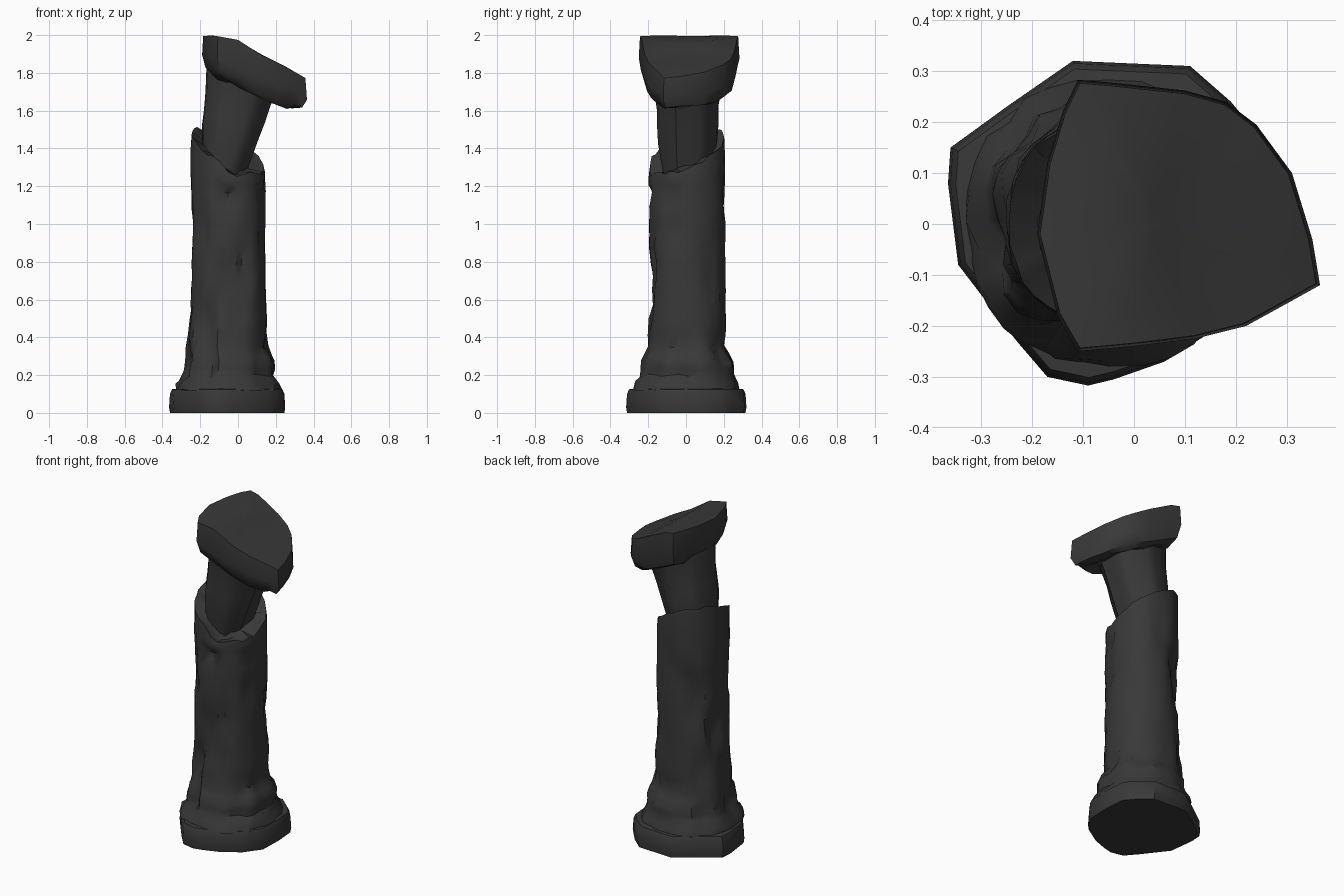
import bpy, bmesh, math, random
from mathutils import Vector, noise

if "Cube" in bpy.data.objects:
    bpy.data.objects.remove(bpy.data.objects["Cube"])

random.seed(4)

stone = bpy.data.materials.new("dark stone")
stone.diffuse_color = (0.04, 0.04, 0.04, 1)
stone.use_nodes = True
stone.node_tree.nodes["Principled BSDF"].inputs["Base Color"].default_value = stone.diffuse_color


def loft(name, rings, angle=38):
    """Skin a stack of equal-length rings and close both ends."""
    bm = bmesh.new()
    rows = [[bm.verts.new(p) for p in ring] for ring in rings]
    n = len(rows[0])
    for a, b in zip(rows, rows[1:]):
        for i in range(n):
            j = (i + 1) % n
            bm.faces.new((a[i], a[j], b[j], b[i]))
    bm.faces.new(rows[0][::-1])
    bm.faces.new(rows[-1])
    bmesh.ops.recalc_face_normals(bm, faces=bm.faces)
    mesh = bpy.data.meshes.new(name)
    bm.to_mesh(mesh)
    bm.free()
    mesh.materials.append(stone)
    obj = bpy.data.objects.new(name, mesh)
    bpy.context.collection.objects.link(obj)
    bpy.ops.object.select_all(action='DESELECT')
    obj.select_set(True)
    bpy.context.view_layer.objects.active = obj
    bpy.ops.object.shade_smooth_by_angle(angle=math.radians(angle))
    return obj


def lerp_table(table, t):
    """Interpolate rows of (key, values...) at t."""
    for a, b in zip(table, table[1:]):
        if t <= b[0]:
            f = max(0, (t - a[0]) / (b[0] - a[0]))
            return [u + (v - u) * f for u, v in zip(a[1:], b[1:])]
    return list(table[-1][1:])


def oval(x0, x1, y0, y1, n, squareness=0.9):
    """Slightly squared oval fitted in a box."""
    pts = []
    for i in range(n):
        a = 2 * math.pi * i / n
        c, s = math.cos(a), math.sin(a)
        c = math.copysign(abs(c) ** squareness, c)
        s = math.copysign(abs(s) ** squareness, s)
        pts.append(((x0 + x1) / 2 + c * (x1 - x0) / 2, (y0 + y1) / 2 + s * (y1 - y0) / 2))
    return pts


def scaled(outline, k, cx, cy):
    return [(cx + (x - cx) * k, cy + (y - cy) * k) for x, y in outline]


# Worn plinth
plinth_outline = [(-.12, .32), (.11, .31), (.19, .24), (.24, .18), (.25, .05), (.245, -.1),
                  (.17, -.2), (.06, -.27), (-.04, -.305), (-.09, -.317), (-.17, -.3),
                  (-.23, -.23), (-.345, -.08), (-.365, .08), (-.36, .15), (-.25, .23)]
plinth = []
for z, k in ((0, .985), (.03, 1), (.10, .985), (.125, .95), (.13, .8)):
    plinth.append([(x, y, z) for x, y in scaled(plinth_outline, k, -.055, 0)])
loft("plinth", plinth)

# Shaft with flared foot, chipped sides and a slanted broken top
SIDES = 32
shaft_size = [(.12, -.335, .24, -.285, .295), (.16, -.33, .225, -.27, .28),
              (.20, -.30, .20, -.245, .26), (.27, -.29, .20, -.24, .26),
              (.35, -.285, .165, -.207, .23), (.50, -.262, .155, -.20, .215),
              (.70, -.25, .148, -.20, .21), (1.6, -.255, .148, -.20, .21)]


def break_height(x, y):
    h = 1.385 - .45 * (x + .05) + .38 * y
    notch = .07 * math.exp(-((x + .02) / .05) ** 2) if y < 0 else 0
    return min(1.53, max(1.26, h - notch))


levels = [.12, .16, .20, .235, .27, .31, .35] + [.42 + .075 * i for i in range(11)]
shaft = []
for z in levels:
    ring = []
    for x, y in oval(*lerp_table(shaft_size, z), SIDES):
        n = noise.noise(Vector((x * 9, y * 9, z * 4.5 + 3)))
        dent = max(0, n - .05) * .075 + random.uniform(0, .006)
        r = math.hypot(x + .055, y)
        k = 1 - dent / r
        ring.append((-.055 + (x + .055) * k, y * k, z + random.uniform(-.008, .008)))
    shaft.append(ring)
for f in (.35, .7, 1):
    ring = []
    for x, y in oval(*lerp_table(shaft_size, 1.3), SIDES):
        top = break_height(x, y) + random.uniform(-.012, .012)
        k = 1 - random.uniform(0, .035) - (.02 if f == 1 else 0)
        ring.append((-.055 + (x + .055) * k, y * k, 1.17 + (top - 1.17) * f))
    shaft.append(ring)
inner = scaled(oval(-.25, .145, -.2, .21, SIDES), .6, -.055, 0)
shaft.append([(x, y, break_height(x, y) - .03 + random.uniform(-.02, .02)) for x, y in inner])
loft("broken_shaft", shaft)

# Leaning neck: x range, y half width, left and right heights
neck = []
for x0, x1, w, zl, zr in ((-.19, .03, .13, 1.40, 1.22), (-.19, .085, .155, 1.53, 1.37),
                          (-.18, .12, .16, 1.61, 1.46), (-.172, .15, .16, 1.70, 1.54),
                          (-.168, .185, .175, 1.80, 1.63), (-.16, .22, .19, 1.86, 1.70)):
    ring = []
    for i, (x, y) in enumerate(oval(x0, x1, -w, w + .012, 20)):
        k = 1 if i % 3 else .92   # shallow worn flutes
        xm = (x0 + x1) / 2
        t = (x - x0) / (x1 - x0)
        ring.append((xm + (x - xm) * k, y * k, zl + (zr - zl) * t + random.uniform(-.008, .008)))
    neck.append(ring)
loft("leaning_neck", neck)

# Tilted capital
cap_outline = [(-.11, .283), (-.05, .278), (.10, .262), (.18, .24), (.24, .195), (.31, .10),
               (.35, -.03), (.365, -.12), (.32, -.145), (.22, -.20), (.12, -.225), (0, -.24),
               (-.11, -.25), (-.15, -.18), (-.19, -.02), (-.17, .12), (-.14, .22)]
cap_top = [(-.2, 1.995), (-.13, 1.998), (0, 1.975), (.13, 1.89), (.25, 1.835), (.37, 1.765)]
capital = []
for k, z0 in ((.66, 1.70), (.78, 1.695), (.92, 1.725), (1, 1.79)):
    ring = []
    for x, y in scaled(cap_outline, k, .04, .01):
        x = max(x, -.18) if k < 1 else x
        ring.append((x, y, z0 - .42 * (x - .08) + random.uniform(-.014, .014)))
    capital.append(ring)
for k in (.975, .7, .35, .08):
    capital.append([(x, y, lerp_table(cap_top, x)[0]) for x, y in scaled(cap_outline, k, .04, .01)])
loft("tilted_capital", capital)
